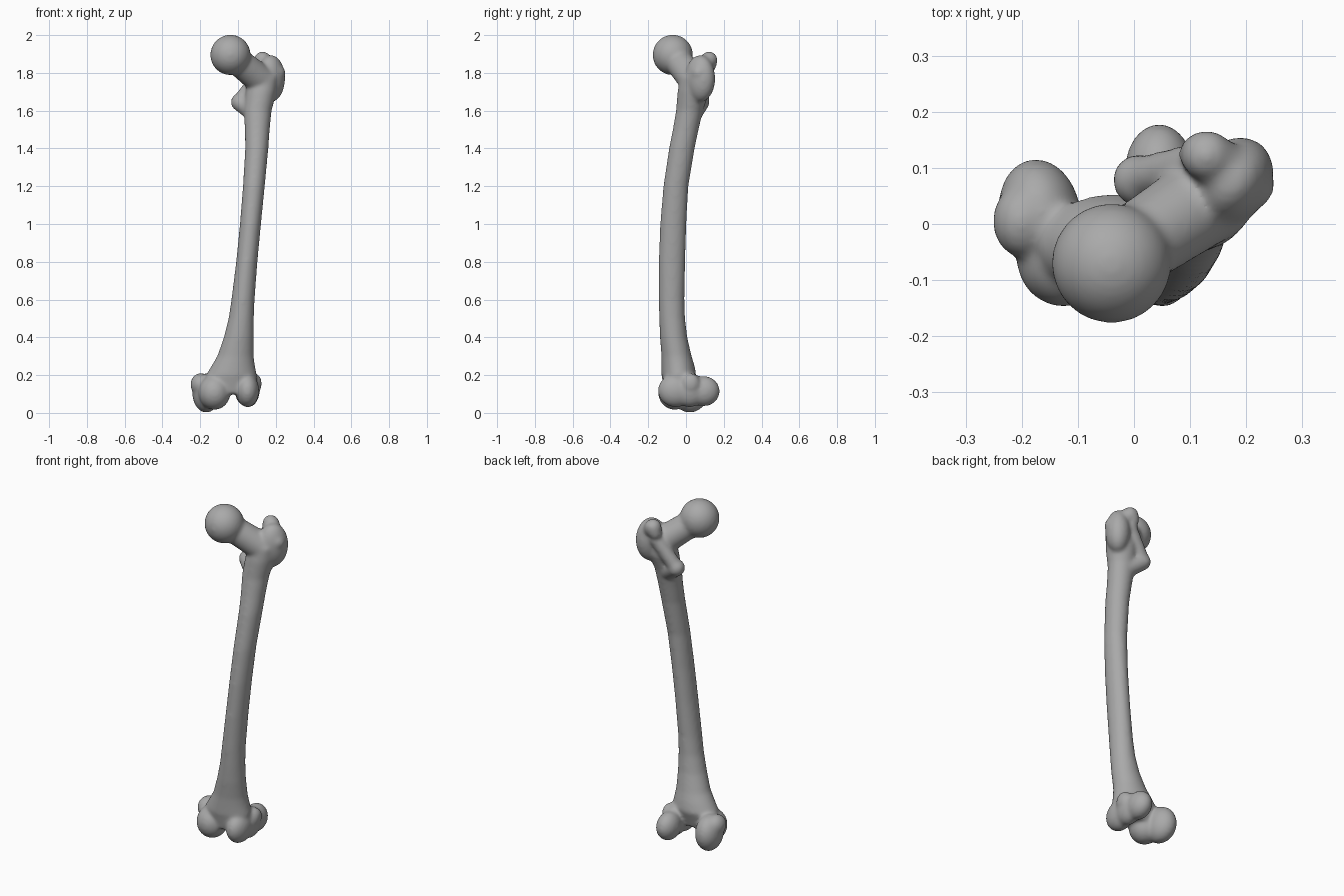
import bpy, bmesh, math
from mathutils import Vector, Matrix

cube = bpy.data.objects.get("Cube")
if cube:
    bpy.data.objects.remove(cube, do_unlink=True)

bm = bmesh.new()


def blob(centre, radii, turn=0):
    """Ellipsoid, turned about z by some degrees."""
    m = (Matrix.Translation(centre) @ Matrix.Rotation(math.radians(turn), 4, 'Z')
         @ Matrix.Diagonal((*radii, 1)))
    bmesh.ops.create_uvsphere(bm, u_segments=32, v_segments=20, radius=1, matrix=m)


def limb(start, r0, end, r1, steps=10):
    """Rounded, tapered rod made of a row of balls."""
    a, b = Vector(start), Vector(end)
    for i in range(steps + 1):
        t = i / steps
        blob(a.lerp(b, t), [r0 + (r1 - r0) * t] * 3)


def loft(sections, n=32):
    """Closed tube through level ellipses: z, left, right, front, back."""
    rings = []
    for z, x0, x1, y0, y1 in sections:
        rings.append([bm.verts.new(((x0 + x1) / 2 + (x1 - x0) / 2 * math.cos(math.tau * i / n),
                                    (y0 + y1) / 2 + (y1 - y0) / 2 * math.sin(math.tau * i / n), z))
                      for i in range(n)])
    for low, high in zip(rings, rings[1:]):
        for i in range(n):
            j = (i + 1) % n
            bm.faces.new((low[i], low[j], high[j], high[i]))
    bm.faces.new(rings[0][::-1])
    bm.faces.new(rings[-1])


# Bowed shaft, flaring at both ends
loft([(.10, -.17, .09, -.11, .02), (.20, -.17, .10, -.13, .055),
      (.25, -.14, .09, -.13, .045), (.30, -.11, .083, -.13, .03),
      (.40, -.075, .083, -.138, .007), (.50, -.05, .084, -.142, -.005),
      (.60, -.035, .088, -.145, -.008), (.80, -.01, .103, -.145, -.004),
      (1.0, .01, .122, -.137, .002), (1.2, .026, .142, -.12, .013),
      (1.4, .038, .161, -.09, .046), (1.5, .036, .168, -.07, .067),
      (1.6, .03, .178, -.053, .09), (1.7, .04, .205, -.045, .125),
      (1.78, .06, .215, -.03, .12)])

# Ball head and neck
blob((-.04, -.07, 1.895), (.107, .107, .107))
limb((-.03, -.06, 1.885), .072, (.13, .045, 1.755), .08)

# Greater trochanter: outer mass, hooked top and rear ridge
blob((.175, .075, 1.77), (.068, .085, .125), -35)
limb((.205, .07, 1.80), .046, (.13, .122, 1.868), .046)
limb((.13, .122, 1.868), .046, (.115, .125, 1.84), .036, 3)

# Lesser trochanter and the crest above it
limb((.008, .078, 1.645), .047, (.08, .04, 1.60), .055, 6)
limb((.01, .08, 1.65), .04, (.12, .11, 1.80), .038)

# Inner condyle, with its front and side swellings
blob((-.168, .02, .105), (.073, .097, .104), 10)
blob((-.125, -.06, .108), (.085, .088, .092))
blob((-.20, .005, .15), (.052, .065, .06))

# Outer condyle, with its front and side swellings
blob((.045, .095, .115), (.062, .084, .08))
blob((.05, -.055, .118), (.062, .094, .088))
blob((.055, .02, .12), (.06, .09, .09))
blob((.09, .025, .155), (.036, .05, .055))

bmesh.ops.recalc_face_normals(bm, faces=bm.faces)
mesh = bpy.data.meshes.new("thigh_bone")
bm.to_mesh(mesh)
bm.free()
bone = bpy.data.objects.new("thigh_bone", mesh)
bpy.context.collection.objects.link(bone)

# Plain grey bone
grey = bpy.data.materials.new("bone_grey")
grey.use_nodes = True
colour = (.4, .4, .4, 1)
grey.diffuse_color = colour
grey.node_tree.nodes["Principled BSDF"].inputs["Base Color"].default_value = colour
mesh.materials.append(grey)

# Fuse the parts into one skin and soften the joins
fuse = bone.modifiers.new("fuse", 'REMESH')
fuse.mode = 'VOXEL'
fuse.voxel_size = .008
fuse.use_smooth_shade = True
soften = bone.modifiers.new("soften", 'SMOOTH')
soften.factor = .5
soften.iterations = 18
